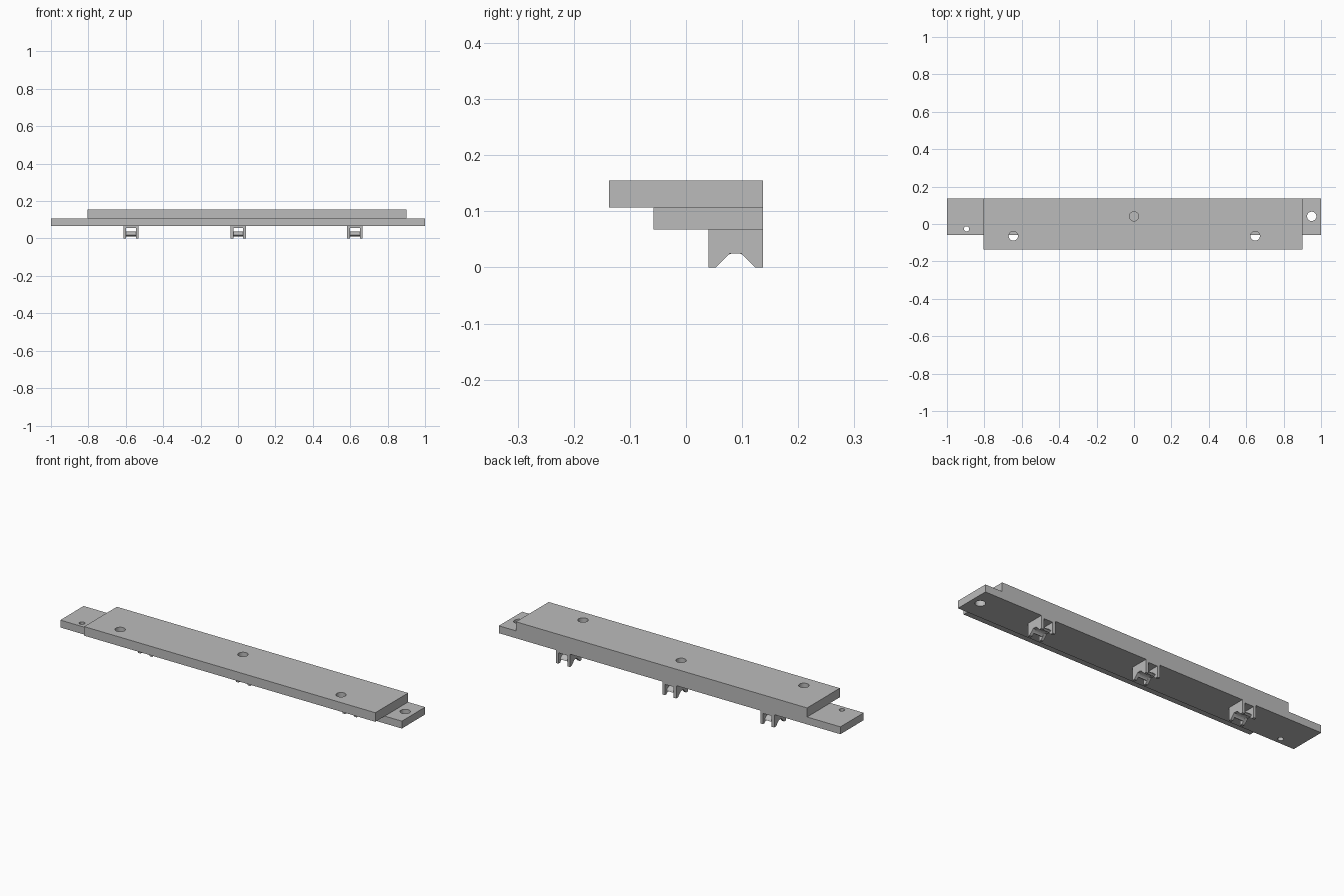
import bpy
import bmesh
import math

default = bpy.data.objects.get("Cube")
if default:
    bpy.data.objects.remove(default, do_unlink=True)

grey = bpy.data.materials.new("plain grey")
grey.use_nodes = True
COLOUR = (0.5, 0.5, 0.5, 1)
grey.diffuse_color = COLOUR
grey.node_tree.nodes["Principled BSDF"].inputs["Base Color"].default_value = COLOUR


def finish(name, bm):
    bmesh.ops.recalc_face_normals(bm, faces=bm.faces)
    mesh = bpy.data.meshes.new(name)
    bm.to_mesh(mesh)
    bm.free()
    mesh.materials.append(grey)
    obj = bpy.data.objects.new(name, mesh)
    bpy.context.collection.objects.link(obj)
    return obj


def extrude_profile(name, points, x0, x1):
    """Extrude a (y, z) outline along x."""
    bm = bmesh.new()
    face = bm.faces.new([bm.verts.new((x0, y, z)) for y, z in points])
    new = bmesh.ops.extrude_face_region(bm, geom=[face])["geom"]
    bmesh.ops.translate(bm, vec=(x1 - x0, 0, 0),
                        verts=[v for v in new if isinstance(v, bmesh.types.BMVert)])
    return finish(name, bm)


def box(name, x0, x1, y0, y1, z0, z1):
    return extrude_profile(name, [(y0, z0), (y1, z0), (y1, z1), (y0, z1)], x0, x1)


def drill(plate, x, y, radius):
    """Cut a vertical round hole through one plate."""
    bm = bmesh.new()
    bmesh.ops.create_cone(bm, cap_ends=True, segments=32, radius1=radius,
                          radius2=radius, depth=1)
    bmesh.ops.translate(bm, vec=(x, y, 0), verts=bm.verts)
    cutter = finish("hole_cutter", bm)
    cutter.hide_render = True
    cutter.hide_viewport = True
    cutter.display_type = 'WIRE'
    mod = plate.modifiers.new("hole", 'BOOLEAN')
    mod.object = cutter
    mod.operation = 'DIFFERENCE'
    mod.solver = 'EXACT'


# Stepped plates
BACK = 0.137
lower = box("lower_plate", -1, 1, -0.058, BACK, 0.068, 0.107)
upper = box("upper_plate", -0.805, 0.9, -BACK, BACK, 0.107, 0.155)
drill(lower, -0.895, -0.026, 0.014)
drill(lower, 0.95, 0.041, 0.025)
for hx, hy in ((-0.645, -0.064), (0.648, -0.064), (0, 0.041)):
    drill(upper, hx, hy, 0.025)

# Cable clips: notched side walls, arched saddle bar and top web
FRONT, TOP, HALF, WALL = 0.04, 0.068, 0.041, 0.015
MID = (FRONT + BACK) / 2
wall_outline = [(FRONT, 0), (0.053, 0), (0.078, 0.025), (0.098, 0.025),
                (0.123, 0), (BACK, 0), (BACK, TOP), (FRONT, TOP)]


def arch(radius, base):
    angles = [math.radians(a) for a in range(150, 29, -15)]
    return [(MID + radius * math.cos(a), base + radius * math.sin(a)) for a in angles]


saddle_outline = arch(0.040, -0.002) + arch(0.028, -0.002)[::-1]

for side, cx in (("right", -0.572), ("middle", 0.002), ("left", 0.625)):
    for end, s in (("inner", -1), ("outer", 1)):
        xs = sorted((cx + s * HALF, cx + s * (HALF - WALL)))
        extrude_profile(f"{side}_clip_{end}_wall", wall_outline, *xs)
    span = (cx - HALF + WALL, cx + HALF - WALL)
    extrude_profile(f"{side}_clip_saddle", saddle_outline, *span)
    box(f"{side}_clip_web", *span, FRONT, BACK, 0.057, TOP)
